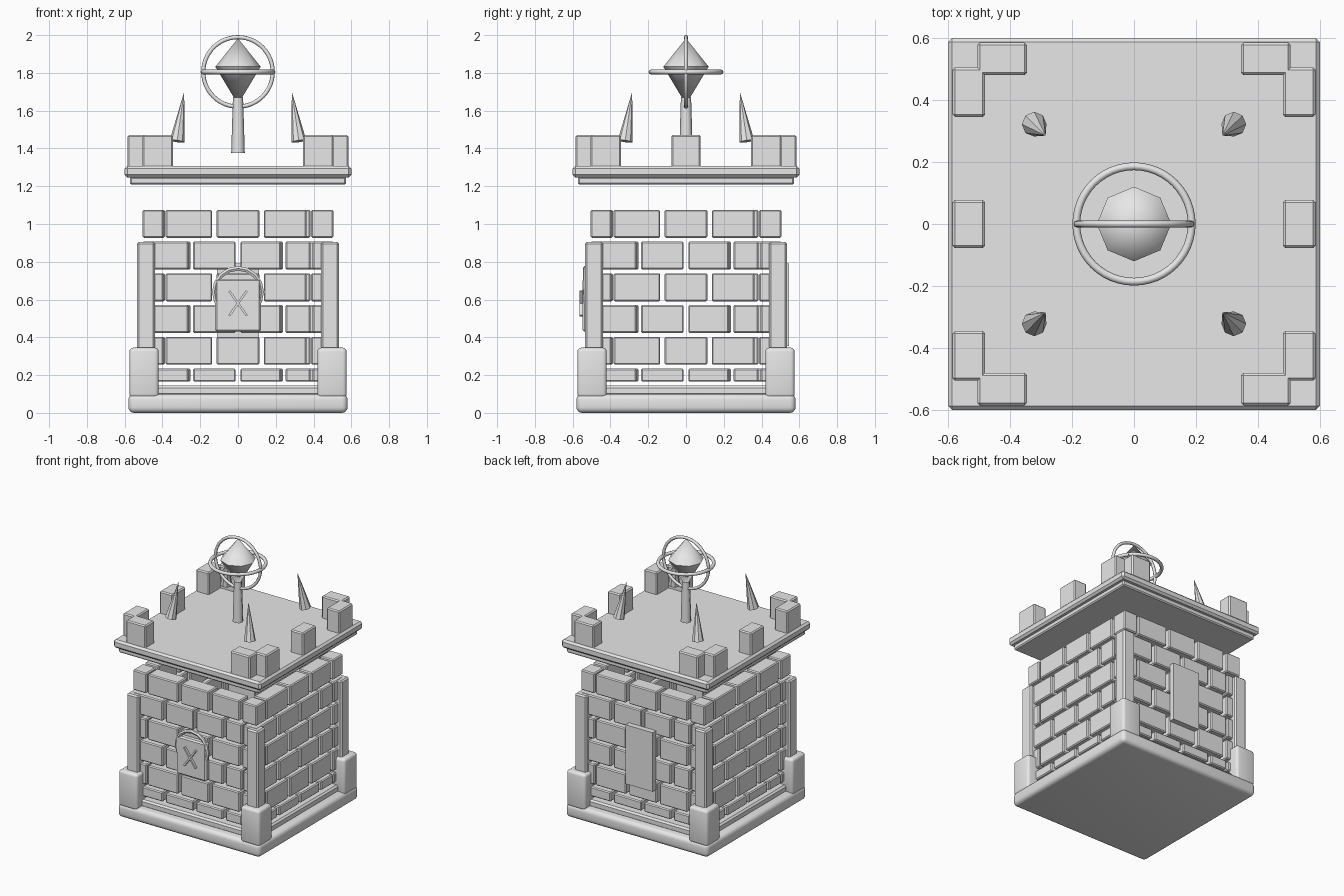
import bpy, bmesh, math
from mathutils import Matrix, Vector

cube = bpy.data.objects.get("Cube")
if cube:
    bpy.data.objects.remove(cube, do_unlink=True)

stone = bpy.data.materials.new("plain_grey")
stone.use_nodes = True
stone.diffuse_color = (0.8, 0.8, 0.8, 1)
stone.node_tree.nodes["Principled BSDF"].inputs["Base Color"].default_value = (0.8, 0.8, 0.8, 1)


def finish(name, bm, smooth_angle=None):
    """Turn a bmesh into a named object with the grey material."""
    bmesh.ops.recalc_face_normals(bm, faces=bm.faces)
    mesh = bpy.data.meshes.new(name)
    bm.to_mesh(mesh)
    bm.free()
    mesh.materials.append(stone)
    obj = bpy.data.objects.new(name, mesh)
    bpy.context.collection.objects.link(obj)
    if smooth_angle:
        bpy.ops.object.select_all(action="DESELECT")
        obj.select_set(True)
        bpy.context.view_layer.objects.active = obj
        bpy.ops.object.shade_smooth_by_angle(angle=math.radians(smooth_angle))
    return obj


def blocks(name, boxes, bevel=0.0, segments=1, turn=None):
    """One object from boxes given as (low corner, high corner)."""
    bm = bmesh.new()
    for low, high in boxes:
        low, high = Vector(low), Vector(high)
        size = high - low
        place = Matrix.Translation((low + high) / 2) @ Matrix.Diagonal((*size, 1))
        bmesh.ops.create_cube(bm, size=1, matrix=place)
    if bevel:
        bmesh.ops.bevel(bm, geom=bm.edges[:], offset=bevel, segments=segments,
                        affect="EDGES", profile=0.5, clamp_overlap=True)
    if turn:
        bm.transform(turn)
    return finish(name, bm, 40 if segments > 1 else None)


def slab(name, half, z0, z1, bevel, segments=1):
    return blocks(name, [((-half, -half, z0), (half, half, z1))], bevel, segments)


def four_corners(name, x, y, z, bevel, segments=1):
    """Mirror one box, given by its ranges, to all corners."""
    for sx, side in ((1, "left"), (-1, "right")):
        for sy, end in ((-1, "front"), (1, "back")):
            xs = sorted(sx * v for v in x)
            ys = sorted(sy * v for v in y)
            blocks(f"{name}_{end}_{side}", [((xs[0], ys[0], z[0]), (xs[1], ys[1], z[1]))],
                   bevel, segments)


def ring(name, major, minor, place, around=48, section=8):
    """A torus made by spinning a small circle."""
    bm = bmesh.new()
    start = Matrix.Translation((major, 0, 0)) @ Matrix.Rotation(math.pi / 2, 4, "X")
    bmesh.ops.create_circle(bm, segments=section, radius=minor, matrix=start)
    bmesh.ops.spin(bm, geom=bm.verts[:] + bm.edges[:], cent=(0, 0, 0), axis=(0, 0, 1),
                   angle=math.tau, steps=around)
    bmesh.ops.remove_doubles(bm, verts=bm.verts[:], dist=0.0005)
    bm.transform(place)
    return finish(name, bm, 50)


def cone(name, r1, r2, depth, place, smooth=None):
    bm = bmesh.new()
    bmesh.ops.create_cone(bm, cap_ends=True, segments=8, radius1=r1, radius2=r2,
                          depth=depth, matrix=place)
    return finish(name, bm, smooth)


# Foundation and corner supports
slab("foundation", 0.58, 0, 0.10, 0.03, 4)
slab("foundation_trim", 0.52, 0.09, 0.145, 0.012)
four_corners("corner_foot", (0.42, 0.575), (0.42, 0.575), (0.08, 0.345), 0.02, 3)
four_corners("corner_pillar", (0.44, 0.535), (0.44, 0.535), (0.30, 0.905), 0.01)

# Brick walls: open courses, interlocked at the corners, staggered row by row
OUT, DEEP, GAP = 0.505, 0.11, 0.012
even = (-OUT, -0.25, 0, 0.24, OUT - DEEP)
odd = (DEEP - OUT, -0.125, 0.125, 0.375, OUT)
for side, wall in enumerate(("front", "left", "back", "right")):
    bricks = []
    for row in range(7):
        top = 0.235 + 0.168 * row
        if top > 1.1:
            break
        low = max(0.165, top - 0.148)
        joints = odd if row % 2 else even
        for a, b in zip(joints, joints[1:]):
            bricks.append(((a + GAP * (a > -OUT), -OUT, low),
                           (b - GAP * (b < OUT), DEEP - OUT, top)))
    blocks(f"brick_wall_{wall}", bricks, 0.007,
           turn=Matrix.Rotation(side * math.pi / 2, 4, "Z"))

# Door panel, arch and crossed bars on the front
blocks("door_panel", [((-0.122, -0.548, 0.43), (0.122, -0.50, 0.71))], 0.01)
ring("door_arch", 0.125, 0.014,
     Matrix.Translation((0, -0.532, 0.64)) @ Matrix.Rotation(math.pi / 2, 4, "X"), 16, 6)
for lean, label in ((1, "rising"), (-1, "falling")):
    blocks(f"door_cross_{label}", [((-0.006, -0.008, -0.08), (0.006, 0.008, 0.08))],
           turn=Matrix.Translation((0, -0.556, 0.58)) @ Matrix.Rotation(lean * 0.62, 4, "Y"))

# Plain plate on the back
blocks("back_plate", [((-0.11, 0.505, 0.355), (0.11, 0.545, 0.79))])

# Roof slab with battlements
slab("roof_lower_slab", 0.573, 1.21, 1.25, 0.008)
slab("roof_upper_slab", 0.60, 1.247, 1.308, 0.014)
HEIGHT = (1.30, 1.47)
four_corners("battlement_end", (0.345, 0.505), (0.48, 0.585), HEIGHT, 0.008)
four_corners("battlement_side", (0.48, 0.585), (0.345, 0.505), HEIGHT, 0.008)
for sx, side in ((1, "left"), (-1, "right")):
    xs = sorted((sx * 0.48, sx * 0.585))
    blocks(f"battlement_middle_{side}",
           [((xs[0], -0.078, HEIGHT[0]), (xs[1], 0.078, HEIGHT[1]))], 0.008)

# Spikes leaning towards the middle
for sx, side in ((1, "left"), (-1, "right")):
    for sy, end in ((-1, "front"), (1, "back")):
        axis = Vector((-sx * 0.037, -sy * 0.037, 0.262))
        base = Vector((sx * 0.322, sy * 0.322, 1.438))
        place = Matrix.Translation(base + axis / 2) @ axis.to_track_quat("Z", "Y").to_matrix().to_4x4()
        cone(f"spike_{end}_{side}", 0.04, 0, axis.length, place)

# Rod, crystal and rings
cone("crystal_rod", 0.036, 0.027, 0.295, Matrix.Translation((0, 0, 1.5225)), 50)
cone("crystal_top", 0.12, 0, 0.15, Matrix.Translation((0, 0, 1.908)), 50)
cone("crystal_bottom", 0, 0.12, 0.20, Matrix.Translation((0, 0, 1.733)), 50)
centre = Matrix.Translation((0, 0, 1.805))
ring("ring_flat", 0.186, 0.0125, centre)
ring("ring_upright", 0.184, 0.011, centre @ Matrix.Rotation(math.pi / 2, 4, "X"))
